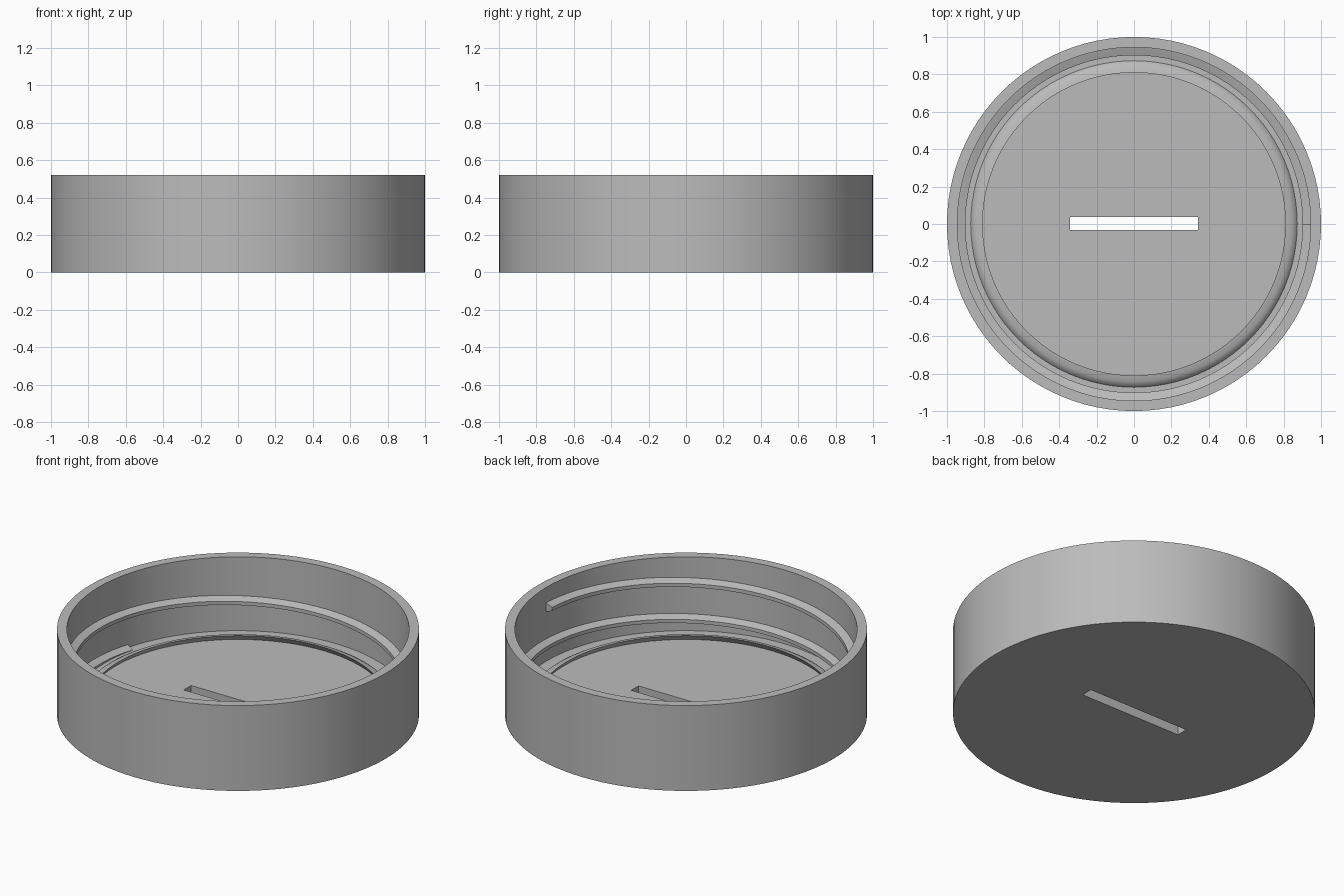
import bpy
import bmesh
import math

SIDES = 96
FLOOR = 0.07
WALL = 0.945

cube = bpy.data.objects.get("Cube")
if cube:
    bpy.data.objects.remove(cube, do_unlink=True)

grey = bpy.data.materials.new("plain grey")
grey.use_nodes = True
colour = (0.5, 0.5, 0.5, 1)
grey.diffuse_color = colour
grey.node_tree.nodes["Principled BSDF"].inputs["Base Color"].default_value = colour


def finish(name, bm, smooth=True):
    """Turn a bmesh into a named, coloured object."""
    bmesh.ops.recalc_face_normals(bm, faces=bm.faces[:])
    mesh = bpy.data.meshes.new(name)
    bm.to_mesh(mesh)
    bm.free()
    mesh.materials.append(grey)
    obj = bpy.data.objects.new(name, mesh)
    bpy.context.collection.objects.link(obj)
    if smooth:
        shade(obj)
    return obj


def shade(obj):
    bpy.ops.object.select_all(action='DESELECT')
    obj.select_set(True)
    bpy.context.view_layer.objects.active = obj
    bpy.ops.object.shade_smooth_by_angle(angle=math.radians(30))


def ring(bm, profile, angle, lift=0):
    return [bm.verts.new((r * math.cos(angle), r * math.sin(angle), z + lift))
            for r, z in profile]


def bridge(bm, a, b, closed):
    n = len(a)
    for i in range(n if closed else n - 1):
        j = (i + 1) % n
        bm.faces.new((a[i], a[j], b[j], b[i]))


def lathe(profile, closed):
    """Spin a profile round z; an open profile gets flat caps at both ends."""
    bm = bmesh.new()
    rings = [ring(bm, profile, math.tau * i / SIDES) for i in range(SIDES)]
    for i in range(SIDES):
        bridge(bm, rings[i - 1], rings[i], closed)
    if not closed:
        bm.faces.new([r[0] for r in rings])
        bm.faces.new([r[-1] for r in rings])
    return bm


# Cup-shaped lid: outer wall, rim, inner wall, floor
lid = finish("lid", lathe([(1, 0), (1, 0.52), (WALL, 0.52), (WALL, FLOOR)], False), False)

# Slot cut through the floor
bm = bmesh.new()
bmesh.ops.create_cube(bm, size=1)
bmesh.ops.scale(bm, vec=(0.686, 0.07, 0.4), verts=bm.verts[:])
cutter = finish("slot_cutter", bm, False)
cutter.location.y = 0.003
cutter.hide_render = True
cut = lid.modifiers.new("slot", 'BOOLEAN')
cut.object = cutter
cut.solver = 'EXACT'
bpy.context.view_layer.objects.active = lid
bpy.ops.object.modifier_apply(modifier=cut.name)
bpy.data.objects.remove(cutter, do_unlink=True)
shade(lid)

# Sealing lip that leans inward from the floor
finish("seal_lip", lathe([(0.873, FLOOR - 0.01), (0.873, FLOOR), (0.862, 0.085),
                          (0.842, 0.096), (0.81, 0.102), (0.83, FLOOR),
                          (0.83, FLOOR - 0.01)], True))

# Screw thread winding down the inner wall into the floor
PITCH, TURNS, TOP = 0.22, 1.55, 0.40
section = [(WALL + 0.01, 0.03), (WALL, 0.027), (0.902, 0.011),
           (0.902, -0.011), (WALL, -0.027), (WALL + 0.01, -0.03)]
bm = bmesh.new()
steps = int(SIDES * TURNS)
rings = [ring(bm, section, -math.tau * i / SIDES, TOP - PITCH * i / SIDES)
         for i in range(steps + 1)]
for a, b in zip(rings, rings[1:]):
    bridge(bm, a, b, True)
bm.faces.new(rings[0])
bm.faces.new(rings[-1])
finish("screw_thread", bm)
